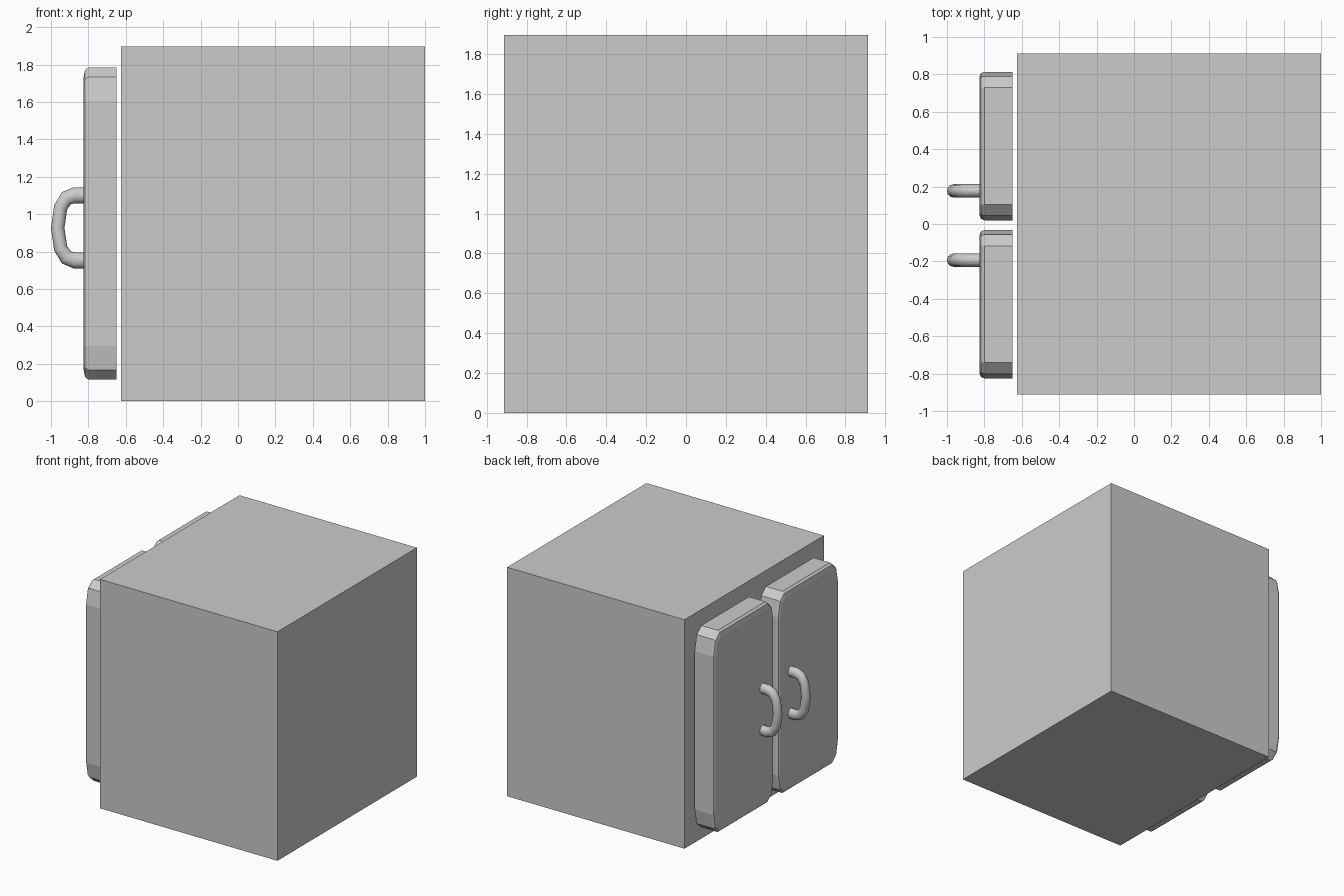
import bpy, bmesh, math
from mathutils import Vector

if "Cube" in bpy.data.objects:
    bpy.data.objects.remove(bpy.data.objects["Cube"])


def finish(bm, name):
    bmesh.ops.recalc_face_normals(bm, faces=bm.faces)
    me = bpy.data.meshes.new(name)
    bm.to_mesh(me)
    bm.free()
    ob = bpy.data.objects.new(name, me)
    bpy.context.collection.objects.link(ob)
    return ob


def smooth(ob, angle):
    bpy.ops.object.select_all(action='DESELECT')
    ob.select_set(True)
    bpy.context.view_layer.objects.active = ob
    bpy.ops.object.shade_smooth_by_angle(angle=math.radians(angle))


def outline(cy, cz, hy, hz, ry, rz):
    # rectangle with two-segment elliptical corners
    pts = []
    for q, (sy, sz) in enumerate([(1, 1), (-1, 1), (-1, -1), (1, -1)]):
        for k in range(3):
            a = math.radians(90 * q + 45 * k)
            pts.append((cy + sy * (hy - ry) + ry * math.cos(a),
                        cz + sz * (hz - rz) + rz * math.sin(a)))
    return pts


def door(name, cy):
    bm = bmesh.new()
    rings = []
    # x position and how far the rounded front edge has turned in
    for x, t in [(-0.65, 0), (-0.80, 0), (-0.818, 0.3), (-0.825, 1)]:
        dy, dz = 0.024 * t, 0.05 * t
        rings.append([bm.verts.new((x, y, z)) for y, z in outline(
            cy, 0.95, 0.397 - dy, 0.835 - dz, 0.085 - dy, 0.18 - dz)])
    n = len(rings[0])
    for a, b in zip(rings, rings[1:]):
        for i in range(n):
            j = (i + 1) % n
            bm.faces.new((a[i], a[j], b[j], b[i]))
    bm.faces.new(rings[0])
    bm.faces.new(rings[-1])
    return finish(bm, name)


def handle(name, cy):
    # bent tube with a slightly tall oval section, ends sunk into the door
    half = [(-0.79, 0.174), (-0.875, 0.174), (-0.918, 0.158),
            (-0.948, 0.11), (-0.964, 0.0)]
    path = half + [(x, -z) for x, z in reversed(half[:-1])]
    bm = bmesh.new()
    rings, n = [], 12
    for i, (x, z) in enumerate(path):
        p, q = path[max(i - 1, 0)], path[min(i + 1, len(path) - 1)]
        d = Vector((q[0] - p[0], 0, q[1] - p[1])).normalized()
        nx, nz = -d.z, d.x
        ring = []
        for k in range(n):
            a = 2 * math.pi * k / n
            c, s = math.cos(a), math.sin(a)
            ring.append(bm.verts.new((x + 0.036 * c * nx, cy + 0.036 * s,
                                      0.927 + z + 0.043 * c * nz)))
        rings.append(ring)
    for a, b in zip(rings, rings[1:]):
        for k in range(n):
            j = (k + 1) % n
            bm.faces.new((a[k], a[j], b[j], b[k]))
    bm.faces.new(rings[0])
    bm.faces.new(rings[-1])
    ob = finish(bm, name)
    smooth(ob, 50)


# cabinet body
bm = bmesh.new()
bmesh.ops.create_cube(bm, size=1)
for v in bm.verts:
    v.co = Vector((0.1875 + v.co.x * 1.625, v.co.y * 1.824, 0.948 + v.co.z * 1.896))
finish(bm, "cabinet_body")

# doors and handles
for side, s in (("left", 1), ("right", -1)):
    door(side + "_door", -0.006 + s * 0.423)
    handle(side + "_handle", -0.008 + s * 0.185)
